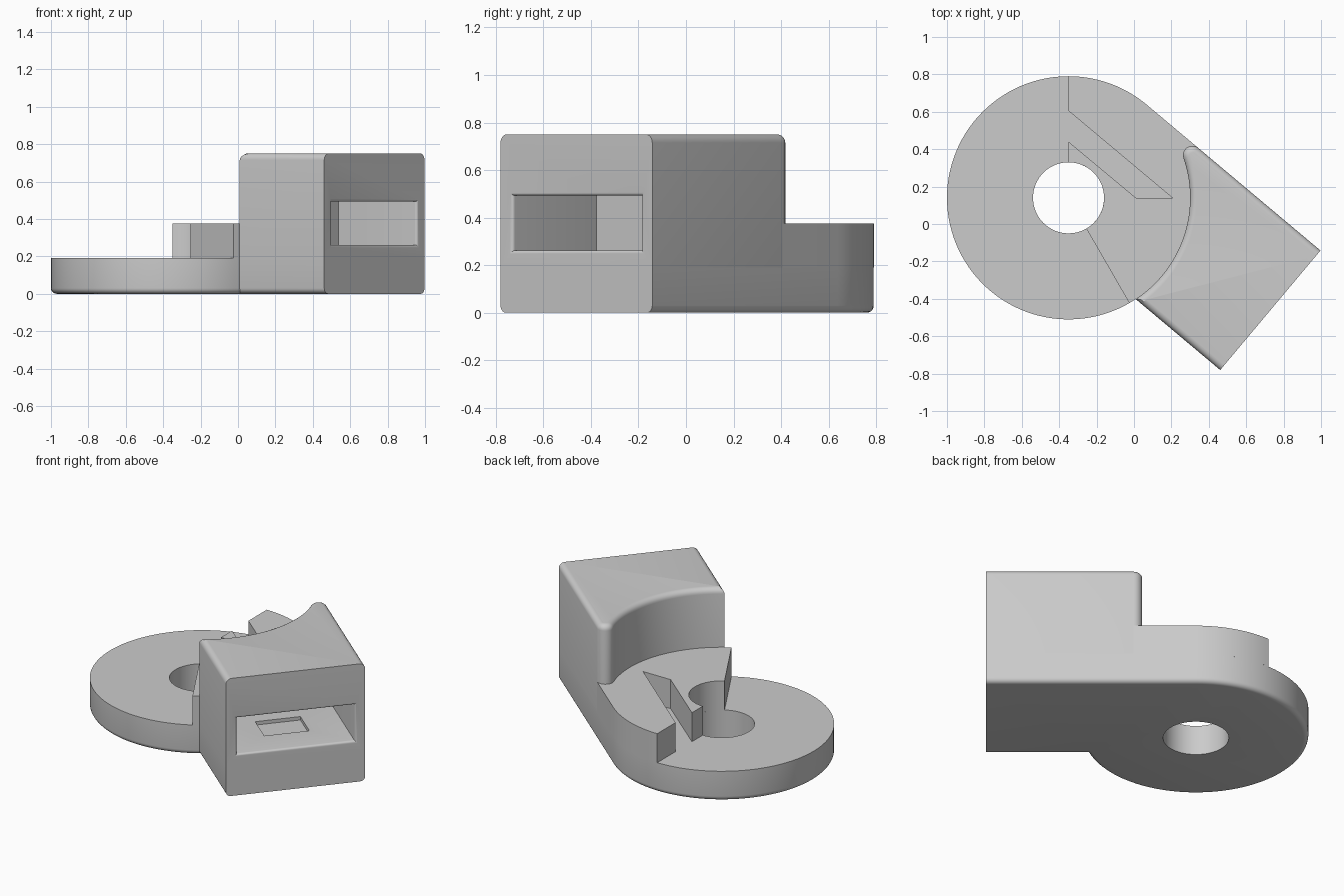
import bpy, bmesh, math

if "Cube" in bpy.data.objects:
    bpy.data.objects.remove(bpy.data.objects["Cube"])

# Local frame: origin at the ring centre, x along the socket arm
CENTRE, TURN = (-0.35, 0.14, 0), math.radians(-40)
R, HOLE, LOW, END = 0.65, 0.19, -0.184, 1.213
BASE_TOP, STEP_TOP, TOP = 0.19, 0.375, 0.75
ROUND = 0.05

grey = bpy.data.materials.new("light grey")
grey.use_nodes = True
grey.diffuse_color = (0.6, 0.6, 0.6, 1)
grey.node_tree.nodes["Principled BSDF"].inputs["Base Color"].default_value = (0.6, 0.6, 0.6, 1)


def polar(r, deg, cx=0, cy=0):
    a = math.radians(deg)
    return (cx + r * math.cos(a), cy + r * math.sin(a))


def arc(r, start, end, n=32, cx=0, cy=0):
    return [polar(r, start + (end - start) * i / n, cx, cy) for i in range(n + 1)]


def bevel(bm, rule, width):
    edges = [e for e in bm.edges if rule(*(v.co for v in e.verts))]
    bmesh.ops.bevel(bm, geom=edges, offset=width, segments=5, profile=0.5, affect='EDGES')


def prism(name, outline, z0, z1, rule=None, width=0.03):
    """Extrude an outline and round the edges picked by the rule."""
    bm = bmesh.new()
    face = bm.faces.new([bm.verts.new((x, y, z0)) for x, y in outline])
    out = bmesh.ops.extrude_face_region(bm, geom=[face])
    for v in out["geom"]:
        if isinstance(v, bmesh.types.BMVert):
            v.co.z = z1
    bmesh.ops.recalc_face_normals(bm, faces=bm.faces)
    if rule:
        bevel(bm, rule, width)
    mesh = bpy.data.meshes.new(name)
    bm.to_mesh(mesh)
    bm.free()
    mesh.materials.append(grey)
    ob = bpy.data.objects.new(name, mesh)
    bpy.context.collection.objects.link(ob)
    ob.location, ob.rotation_euler = CENTRE, (0, 0, TURN)
    return ob


def activate(ob):
    bpy.ops.object.select_all(action='DESELECT')
    ob.select_set(True)
    bpy.context.view_layer.objects.active = ob


def cut(ob, cutter):
    mod = ob.modifiers.new("cut", 'BOOLEAN')
    mod.operation, mod.solver, mod.object = 'DIFFERENCE', 'EXACT', cutter
    activate(ob)
    bpy.ops.object.modifier_apply(modifier=mod.name)
    bpy.data.objects.remove(cutter)


def rect(x0, x1, y0, y1):
    return [(x0, y0), (x1, y0), (x1, y1), (x0, y1)]


def long_edge(z):
    # edges at one height, leaving the flat socket end sharp
    return lambda a, b: (abs(a.z - z) < 1e-4 and abs(b.z - z) < 1e-4
                         and not (a.x > END - 0.01 and b.x > END - 0.01))


# Shared inner wall of the arm: round corner, then the concave arc
low_angle = math.degrees(math.asin(LOW / R))
cy = R - ROUND
cx = math.sqrt((R + ROUND) ** 2 - cy ** 2)
meet = math.degrees(math.atan2(cy, cx))
wall = arc(ROUND, 90, 180 + meet, 10, cx, cy) + arc(R, meet, low_angle, 36)[1:]

# Base plate: ring and arm floor, rounded underneath
base = prism("base_plate", arc(R, 90, 360 + low_angle, 80) + [(END, LOW), (END, R)],
             0, BASE_TOP, long_edge(0))
cut(base, prism("hole_cutter", arc(HOLE, 0, 354, 59), -0.1, 0.3))

# Raised sector with the slanted slot open at one end
slot = [polar(0.3, 130), polar(0.36, 40), polar(0.555, 40), polar(0.465, 130)]
step = prism("raised_sector",
             arc(HOLE, -20, 130, 30) + slot + arc(R, 130, 90, 14) + wall + [polar(R, -20)],
             BASE_TOP, STEP_TOP)

# Socket block with a recess and a shallow pocket in the recess floor
block = prism("socket_block", wall + [(END, LOW), (END, R)],
              BASE_TOP, TOP, long_edge(TOP), 0.035)
cut(block, prism("recess_cutter", rect(0.665, END + 0.1, -0.117, 0.587), 0.262, 0.492))
bm = bmesh.new()
bm.from_mesh(block.data)
bevel(bm, lambda a, b: all(v.x > END - 0.001 and -0.15 < v.y < 0.61 and 0.25 < v.z < 0.51
                           for v in (a, b)), 0.015)
bm.to_mesh(block.data)
bm.free()
cut(block, prism("pocket_cutter", rect(0.81, 1.01, 0.1, 0.37), 0.24, 0.3))

for ob in (base, step, block):
    activate(ob)
    bpy.ops.object.shade_smooth_by_angle(angle=math.radians(30))
